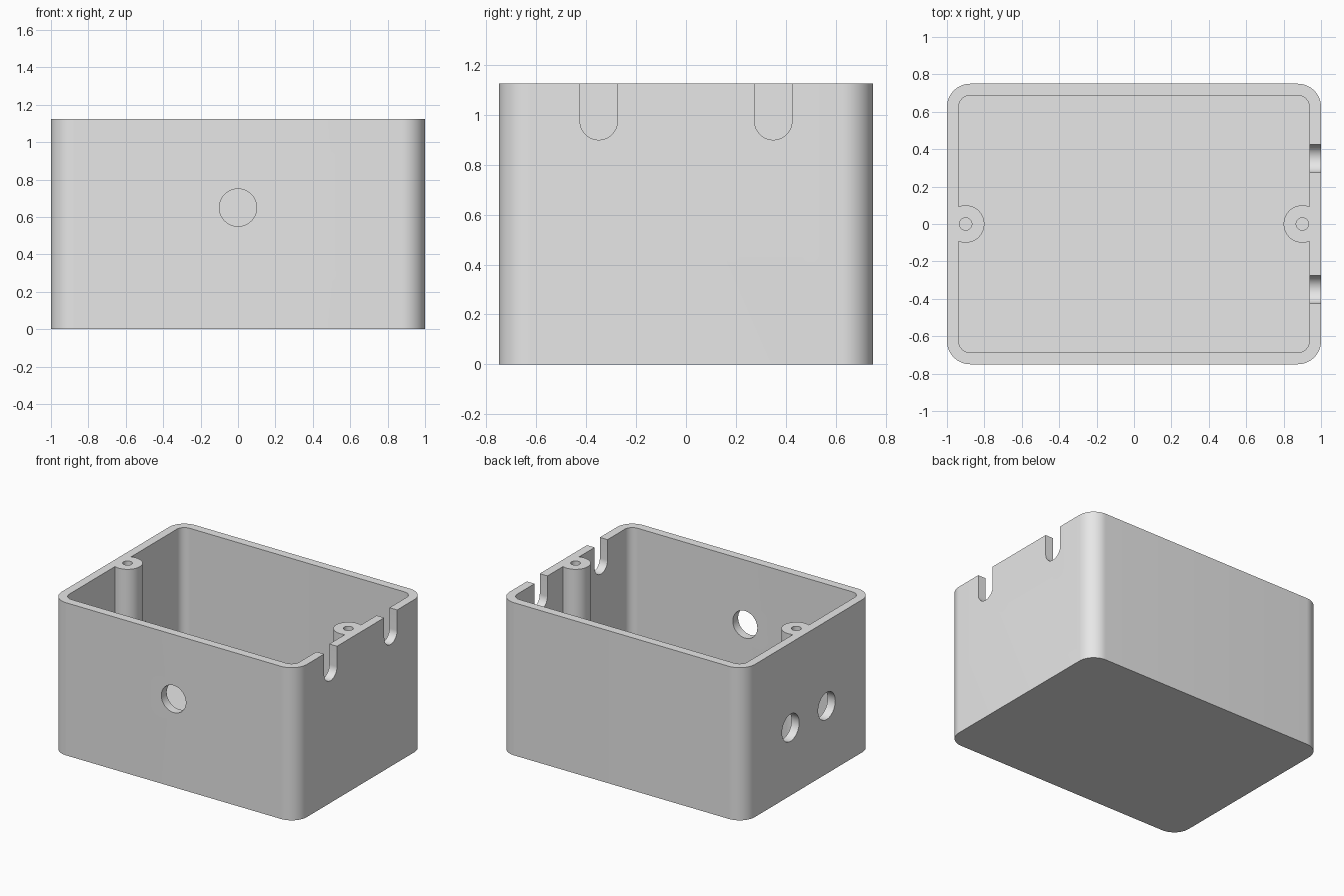
import bpy
import bmesh
import math
from mathutils import Matrix, Vector

if "Cube" in bpy.data.objects:
    bpy.data.objects.remove(bpy.data.objects["Cube"])

LENGTH, WIDTH, HEIGHT = 2.0, 1.5, 1.125
WALL = 0.0625
CORNER = 0.125

# Grey plastic
plastic = bpy.data.materials.new("grey_plastic")
plastic.use_nodes = True
grey = (0.8, 0.8, 0.8, 1)
plastic.diffuse_color = grey
plastic.node_tree.nodes["Principled BSDF"].inputs["Base Color"].default_value = grey

# Rotations that point a prism along each axis, keeping its v direction upright
AXES = {
    "Z": Matrix.Identity(4),
    "Y": Matrix.Rotation(math.pi / 2, 4, "X"),
    "X": Matrix.Rotation(math.pi / 2, 4, "Z") @ Matrix.Rotation(math.pi / 2, 4, "X"),
}


def rounded_prism(name, u, v, radius, depth, centre, axis="Z", steps=16):
    """Prism with a rounded rectangle section; a circle when u = v = 2 * radius."""
    bm = bmesh.new()
    ring = []
    for quarter, (su, sv) in enumerate([(1, 1), (-1, 1), (-1, -1), (1, -1)]):
        for i in range(steps + 1):
            a = math.pi / 2 * (quarter + i / steps)
            x = su * (u / 2 - radius) + radius * math.cos(a)
            y = sv * (v / 2 - radius) + radius * math.sin(a)
            p = Vector((x, y, -depth / 2))
            if not ring or (p - ring[-1]).length > 1e-5:
                ring.append(p)
    if (ring[0] - ring[-1]).length < 1e-5:
        ring.pop()
    base = bm.faces.new([bm.verts.new(p) for p in ring])
    result = bmesh.ops.extrude_face_region(bm, geom=[base])
    top = [g for g in result["geom"] if isinstance(g, bmesh.types.BMVert)]
    bmesh.ops.translate(bm, verts=top, vec=(0, 0, depth))
    bmesh.ops.transform(bm, verts=bm.verts, matrix=Matrix.Translation(centre) @ AXES[axis])
    bmesh.ops.recalc_face_normals(bm, faces=bm.faces)
    mesh = bpy.data.meshes.new(name)
    bm.to_mesh(mesh)
    bm.free()
    mesh.materials.append(plastic)
    obj = bpy.data.objects.new(name, mesh)
    bpy.context.collection.objects.link(obj)
    return obj


def cut(target, cutter):
    """Subtract the cutter from the target and discard it."""
    mod = target.modifiers.new("cut", "BOOLEAN")
    mod.operation = "DIFFERENCE"
    mod.solver = "EXACT"
    mod.object = cutter
    bpy.context.view_layer.objects.active = target
    bpy.ops.object.modifier_apply(modifier=mod.name)
    bpy.data.objects.remove(cutter)


# Outer block
box = rounded_prism("enclosure_box", LENGTH, WIDTH, CORNER, HEIGHT, (0, 0, HEIGHT / 2))

# Cavity, leaving a screw post against each end wall
cavity = rounded_prism("cavity", LENGTH - 2 * WALL, WIDTH - 2 * WALL, CORNER - WALL,
                       HEIGHT, (0, 0, WALL + HEIGHT / 2))
for side in (-1, 1):
    cut(cavity, rounded_prism("post_space", 0.2, 0.2, 0.1, 4, (side * 0.9, 0, 0)))
cut(box, cavity)

# Screw holes in the posts
for side in (-1, 1):
    cut(box, rounded_prism("screw_hole", 0.066, 0.066, 0.033, 1, (side * 0.9, 0, HEIGHT)))

# Round opening in the front wall
cut(box, rounded_prism("front_opening", 0.2, 0.2, 0.1, 0.2, (0, -WIDTH / 2, 0.65), "Y"))

# Cable slots in one end wall and paired round openings in the other
for side in (-1, 1):
    cut(box, rounded_prism("cable_slot", 0.15, 0.6, 0.075, 0.2,
                           (LENGTH / 2, side * 0.35, 1.2), "X"))
    cut(box, rounded_prism("end_opening", 0.2, 0.2, 0.1, 0.2,
                           (-LENGTH / 2, side * 0.21, 0.5), "X"))

# Smooth rounded surfaces with crisp edges
bpy.ops.object.select_all(action="DESELECT")
box.select_set(True)
bpy.context.view_layer.objects.active = box
bpy.ops.object.shade_smooth_by_angle(angle=math.radians(30))
